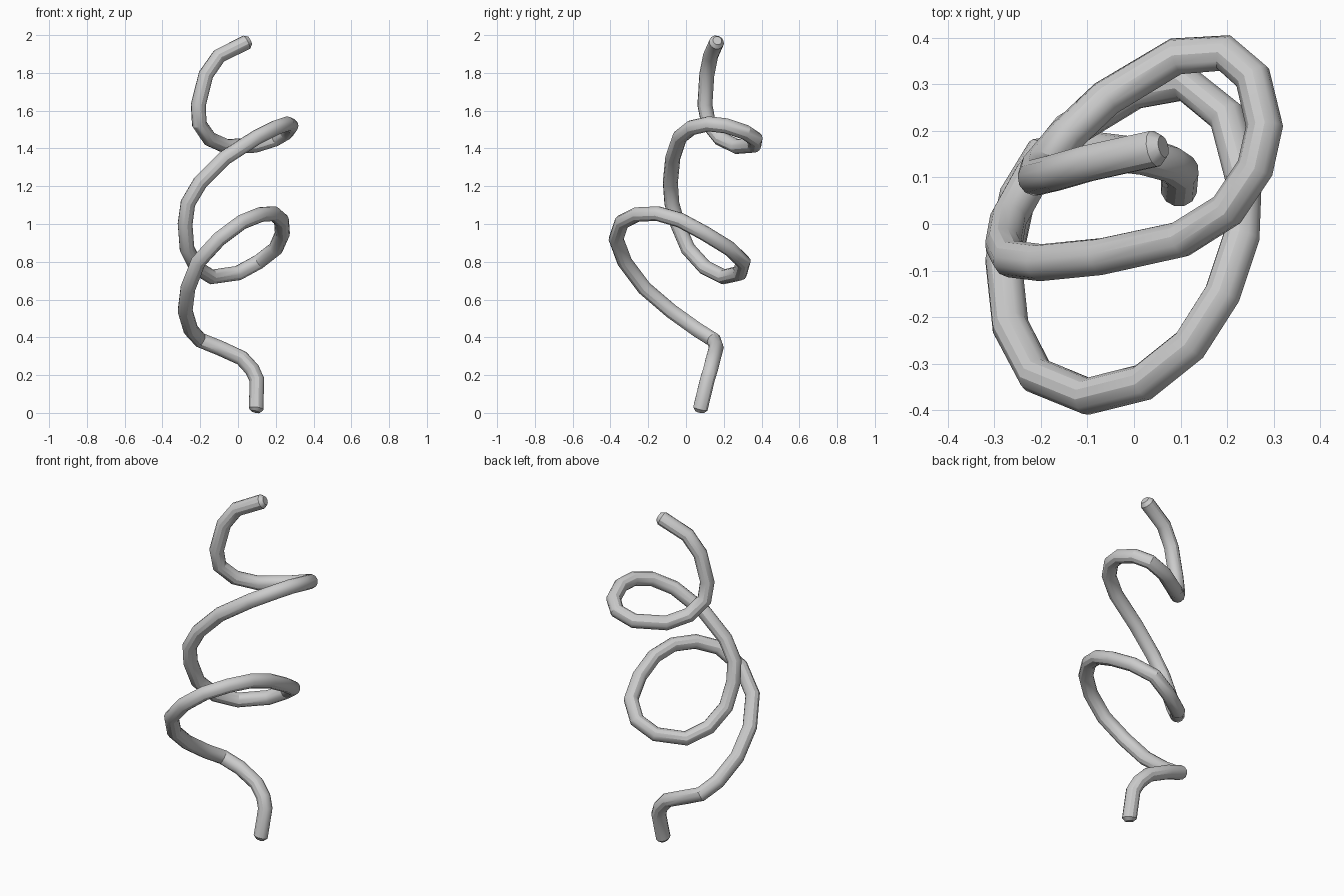
import bpy

R = 0.04  # tube radius

# Centre line of the coiled tube, bottom to top
path = [
    (0.096, 0.076, 0.022), (0.10, 0.113, 0.175), (0.075, 0.13, 0.23), (0.02, 0.145, 0.29),
    (-0.10, 0.16, 0.345), (-0.20, 0.147, 0.385), (-0.25, 0.06, 0.44),
    (-0.28, -0.08, 0.54), (-0.265, -0.22, 0.66), (-0.21, -0.325, 0.80),
    (-0.10, -0.37, 0.92), (0.02, -0.34, 1.01), (0.12, -0.26, 1.05),
    (0.19, -0.15, 1.055), (0.23, -0.03, 1.02), (0.235, 0.10, 0.95),
    (0.20, 0.23, 0.87), (0.11, 0.303, 0.80), (0.0, 0.285, 0.74),
    (-0.14, 0.20, 0.72), (-0.22, 0.10, 0.77), (-0.27, 0.01, 0.87),
    (-0.28, -0.045, 1.0), (-0.265, -0.075, 1.11), (-0.20, -0.083, 1.22),
    (-0.07, -0.07, 1.35), (0.10, -0.033, 1.46), (0.20, 0.03, 1.51),
    (0.26, 0.12, 1.53), (0.28, 0.21, 1.52), (0.255, 0.315, 1.485),
    (0.195, 0.367, 1.45), (0.09, 0.36, 1.417), (-0.06, 0.27, 1.41),
    (-0.15, 0.185, 1.45), (-0.205, 0.12, 1.53), (-0.21, 0.10, 1.63),
    (-0.17, 0.11, 1.79), (-0.10, 0.13, 1.89), (0.045, 0.162, 1.962),
]
# Narrower end points give the rounded tips
points = [(0.092, 0.072, 0.006)] + path + [(0.063, 0.166, 1.971)]

curve = bpy.data.curves.new("coiled_tube", 'CURVE')
curve.dimensions = '3D'
curve.bevel_depth = R
curve.bevel_resolution = 4
curve.use_fill_caps = True
spline = curve.splines.new('POLY')
spline.points.add(len(points) - 1)
for i, (pt, co) in enumerate(zip(spline.points, points)):
    pt.co = (*co, 1)
    pt.radius = 0.6 if i in (0, len(points) - 1) else 1.0
tube = bpy.data.objects.new("coiled_tube", curve)
bpy.context.collection.objects.link(tube)

# Turn the curve into a smooth-shaded mesh
bpy.context.view_layer.objects.active = tube
tube.select_set(True)
bpy.ops.object.convert(target='MESH')
bpy.ops.object.shade_smooth_by_angle()
